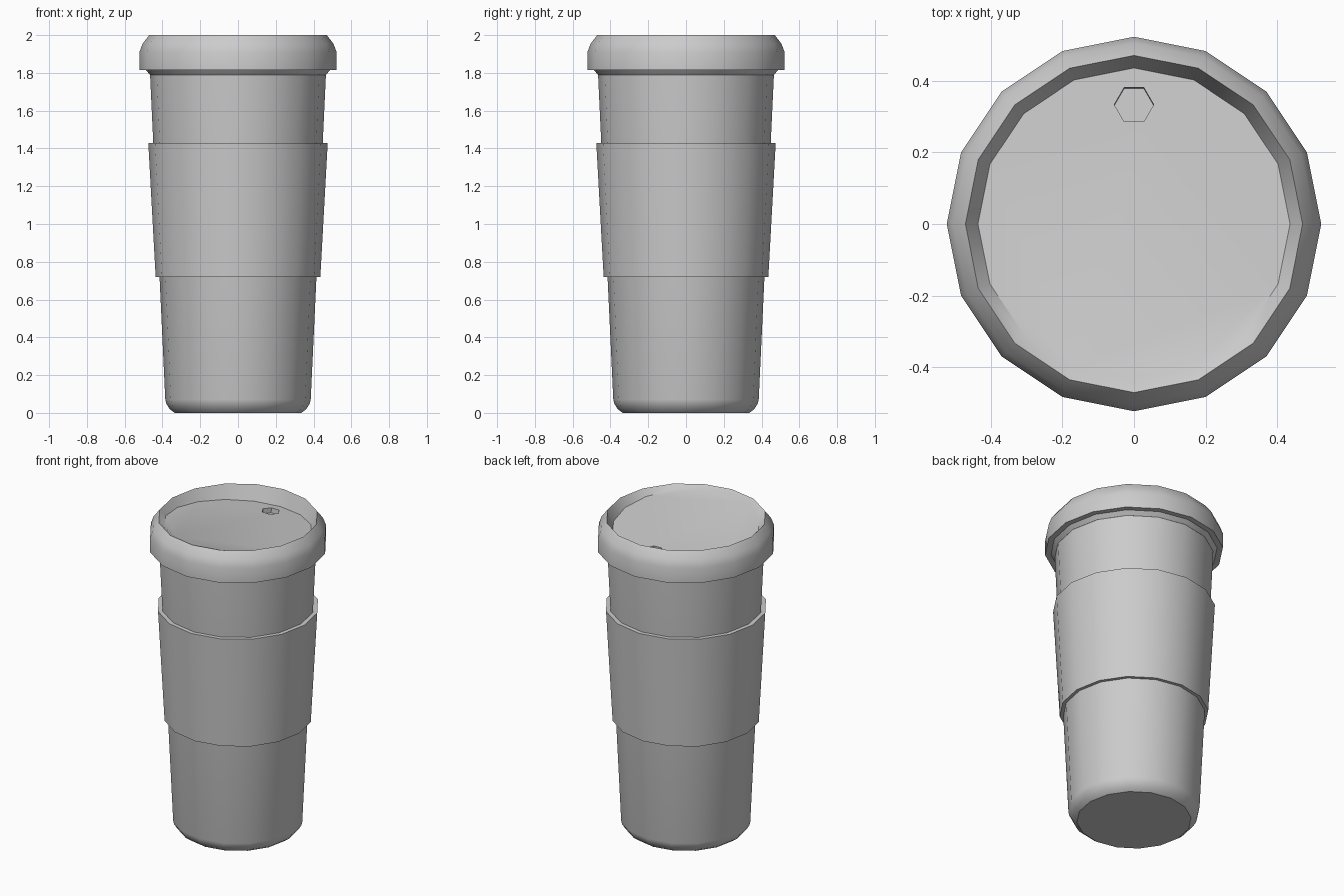
import bpy, bmesh, math
from mathutils import Matrix

if "Cube" in bpy.data.objects:
    bpy.data.objects.remove(bpy.data.objects["Cube"])

SIDES = 16


def add_object(name, bm):
    bmesh.ops.recalc_face_normals(bm, faces=bm.faces)
    mesh = bpy.data.meshes.new(name)
    bm.to_mesh(mesh)
    bm.free()
    obj = bpy.data.objects.new(name, mesh)
    bpy.context.collection.objects.link(obj)
    return obj


def lathe(name, profile, closed=False, tilt=None):
    """Spin (radius, z) points; closed joins last to first, else ends are capped.
    tilt(y) replaces the height of the last ring."""
    bm = bmesh.new()
    rings = []
    for k, (r, z) in enumerate(profile):
        ring = []
        for i in range(SIDES):
            a = 2 * math.pi * i / SIDES
            x, y = r * math.cos(a), r * math.sin(a)
            h = tilt(y) if tilt and k == len(profile) - 1 else z
            ring.append(bm.verts.new((x, y, h)))
        rings.append(ring)
    pairs = list(zip(rings, rings[1:]))
    if closed:
        pairs.append((rings[-1], rings[0]))
    else:
        bm.faces.new(rings[0][::-1])
        bm.faces.new(rings[-1])
    for lo, hi in pairs:
        for i in range(SIDES):
            j = (i + 1) % SIDES
            bm.faces.new((lo[i], lo[j], hi[j], hi[i]))
    return add_object(name, bm)


def smooth(obj):
    bpy.ops.object.select_all(action='DESELECT')
    obj.select_set(True)
    bpy.context.view_layer.objects.active = obj
    bpy.ops.object.shade_smooth_by_angle(angle=math.radians(30))


# Tapered cup with rounded foot
cup = lathe("cup_body", [(.335, 0), (.362, .02), (.38, .05), (.385, .07), (.466, 1.80)])

# Grip sleeve around the middle
sleeve = lathe("grip_sleeve", [(.41, .72), (.436, .72), (.475, 1.43), (.445, 1.43)], closed=True)

# Lid with a sunken drinking surface sloping down to the back
SLOPE = .1
def floor_height(y):
    return 1.945 - SLOPE * y

lid = lathe("lid", [(.466, 1.79), (.488, 1.815), (.522, 1.815), (.522, 1.91),
                    (.505, 1.955), (.47, 2.0), (.435, 1.94)], tilt=floor_height)

# Hexagonal sip hole cut into the lid
bm = bmesh.new()
bmesh.ops.create_cone(bm, cap_ends=True, segments=6, radius1=.055, radius2=.055, depth=.06)
corner = max(bm.verts, key=lambda v: v.co.x).co
spin = Matrix.Rotation(-math.atan2(corner.y, corner.x), 4, 'Z')
place = Matrix.Translation((0, .333, floor_height(.333)))
bmesh.ops.transform(bm, matrix=place @ Matrix.Rotation(-math.atan(SLOPE), 4, 'X') @ spin, verts=bm.verts)
cutter = add_object("sip_hole_cutter", bm)
cut = lid.modifiers.new("sip_hole", 'BOOLEAN')
cut.operation = 'DIFFERENCE'
cut.solver = 'EXACT'
cut.object = cutter
bpy.context.view_layer.objects.active = lid
bpy.ops.object.modifier_apply(modifier=cut.name)
bpy.data.objects.remove(cutter)

for part in (cup, sleeve, lid):
    smooth(part)
